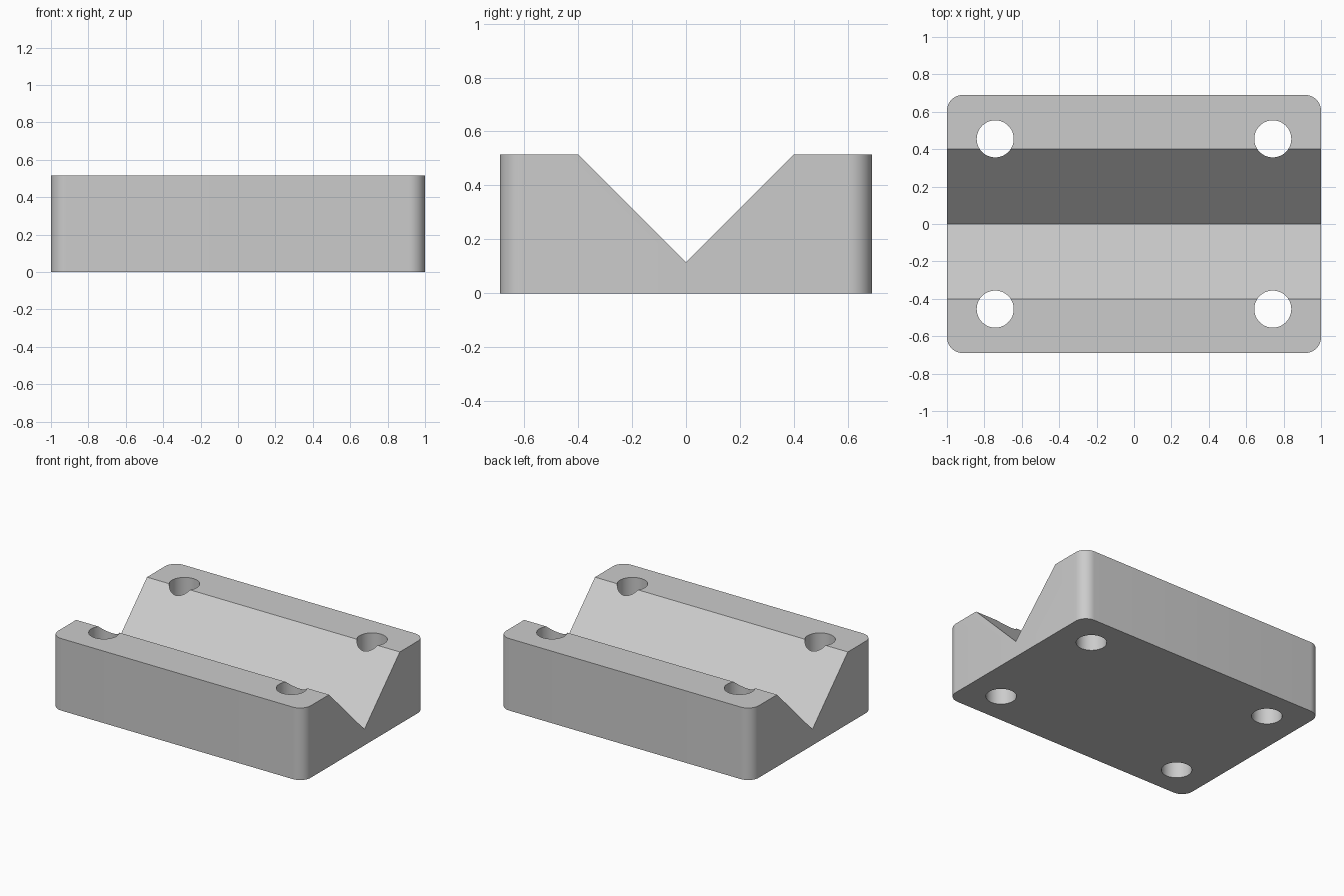
import bpy
import bmesh
import math

HALF_X, HALF_Y, HEIGHT = 1.0, 0.69, 0.515
CORNER = 0.085
GROOVE_HALF, GROOVE_BOTTOM = 0.4, 0.115
HOLE_X, HOLE_Y, HOLE_R = 0.742, 0.455, 0.099

if "Cube" in bpy.data.objects:
    bpy.data.objects.remove(bpy.data.objects["Cube"], do_unlink=True)

grey = bpy.data.materials.new("plain grey")
grey.use_nodes = True
colour = (0.6, 0.6, 0.6, 1)
grey.diffuse_color = colour
grey.node_tree.nodes["Principled BSDF"].inputs["Base Color"].default_value = colour


def extruded(name, points, direction):
    """Solid made by sweeping a closed outline along a direction."""
    bm = bmesh.new()
    face = bm.faces.new([bm.verts.new(p) for p in points])
    swept = bmesh.ops.extrude_face_region(bm, geom=[face])["geom"]
    verts = [g for g in swept if isinstance(g, bmesh.types.BMVert)]
    bmesh.ops.translate(bm, verts=verts, vec=direction)
    bmesh.ops.recalc_face_normals(bm, faces=bm.faces)
    mesh = bpy.data.meshes.new(name)
    bm.to_mesh(mesh)
    bm.free()
    mesh.materials.append(grey)
    obj = bpy.data.objects.new(name, mesh)
    bpy.context.collection.objects.link(obj)
    return obj


def arc(cx, cy, z, radius, start, sweep, steps):
    angles = [start + sweep * i / steps for i in range(steps + 1)]
    return [(cx + radius * math.cos(a), cy + radius * math.sin(a), z) for a in angles]


# Block with rounded vertical corners
outline = []
for i, (sx, sy) in enumerate([(1, 1), (-1, 1), (-1, -1), (1, -1)]):
    outline += arc(sx * (HALF_X - CORNER), sy * (HALF_Y - CORNER), 0,
                   CORNER, i * math.pi / 2, math.pi / 2, 12)
block = extruded("v_block", outline, (0, 0, HEIGHT))

# V groove along the length, its cutter continuing the slope above the top
rise = 0.1
slope = GROOVE_HALF / (HEIGHT - GROOVE_BOTTOM)
top_half = GROOVE_HALF + rise * slope
end = -HALF_X - rise
cutters = [extruded("groove_cutter",
                    [(end, 0, GROOVE_BOTTOM),
                     (end, top_half, HEIGHT + rise),
                     (end, -top_half, HEIGHT + rise)],
                    (-2 * end, 0, 0))]

# Four through holes
for sx in (-1, 1):
    for sy in (-1, 1):
        circle = arc(sx * HOLE_X, sy * HOLE_Y, -rise, HOLE_R, 0, math.tau, 64)[:-1]
        cutters.append(extruded("hole_cutter", circle, (0, 0, HEIGHT + 2 * rise)))

# Cut the block and drop the cutters
bpy.ops.object.select_all(action="DESELECT")
block.select_set(True)
bpy.context.view_layer.objects.active = block
for cutter in cutters:
    cutter.hide_render = True
    cut = block.modifiers.new("cut", "BOOLEAN")
    cut.operation = "DIFFERENCE"
    cut.solver = "EXACT"
    cut.object = cutter
    bpy.ops.object.modifier_apply(modifier=cut.name)
    bpy.data.objects.remove(cutter, do_unlink=True)

bpy.ops.object.shade_smooth_by_angle(angle=math.radians(30))
